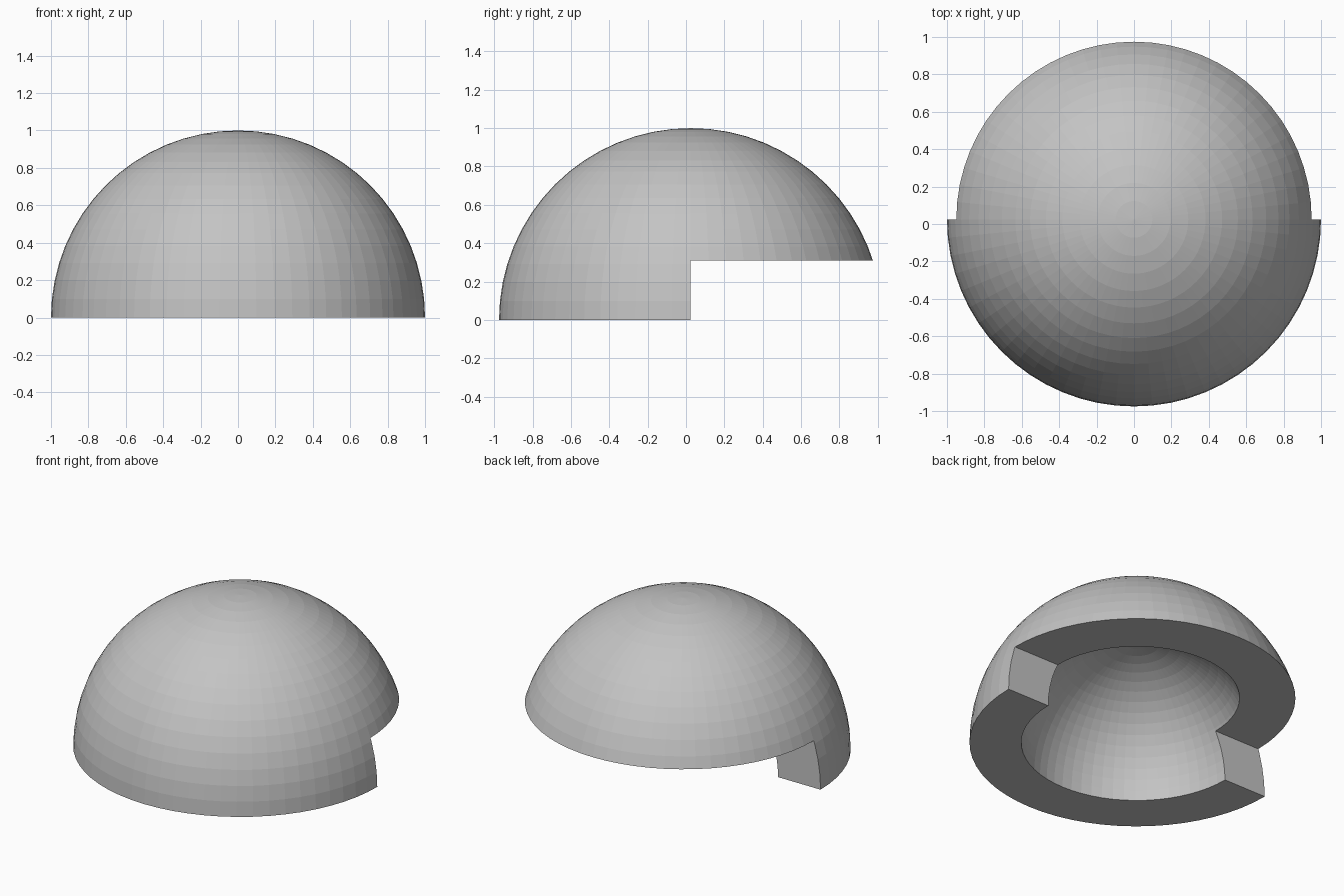
import bpy
import math

if "Cube" in bpy.data.objects:
    bpy.data.objects.remove(bpy.data.objects["Cube"])

OUTER, INNER, STEP = 1.0, 0.69, 0.31
# shift that centres the cut dome on y = 0
CY = (OUTER - math.sqrt(OUTER**2 - STEP**2)) / 2


def sphere(name, radius):
    bpy.ops.mesh.primitive_uv_sphere_add(segments=64, ring_count=32, radius=radius,
                                         location=(0, CY, 0))
    ob = bpy.context.object
    ob.name = name
    return ob


def box(name, lo, hi):
    bpy.ops.mesh.primitive_cube_add(size=1, location=[(a + b) / 2 for a, b in zip(lo, hi)])
    ob = bpy.context.object
    ob.name = name
    ob.scale = [b - a for a, b in zip(lo, hi)]
    return ob


# thick dome shell
dome = sphere("dome_shell", OUTER)

# cutters: hollow, lower half, raised step under the back half
cutters = [
    box("cutter_base", (-2, -2, -2), (2, 2, 0)),
    sphere("cutter_hollow", INNER),
    box("cutter_back_step", (-2, CY, -1), (2, 2, STEP)),
]
for cutter in cutters:
    cutter.hide_render = True
    mod = dome.modifiers.new(cutter.name, 'BOOLEAN')
    mod.operation = 'DIFFERENCE'
    mod.solver = 'EXACT'
    mod.object = cutter

# bake the cuts, then drop the cutters
bpy.context.view_layer.update()
deps = bpy.context.evaluated_depsgraph_get()
mesh = bpy.data.meshes.new_from_object(dome.evaluated_get(deps))
dome.modifiers.clear()
dome.data = mesh
for cutter in cutters:
    bpy.data.objects.remove(cutter)

# one plain grey, flat faces
grey = bpy.data.materials.new("light grey")
grey.diffuse_color = (0.55, 0.55, 0.55, 1)
grey.use_nodes = True
grey.node_tree.nodes["Principled BSDF"].inputs["Base Color"].default_value = grey.diffuse_color
mesh.materials.clear()
mesh.materials.append(grey)
for p in mesh.polygons:
    p.material_index = 0
    p.use_smooth = False
